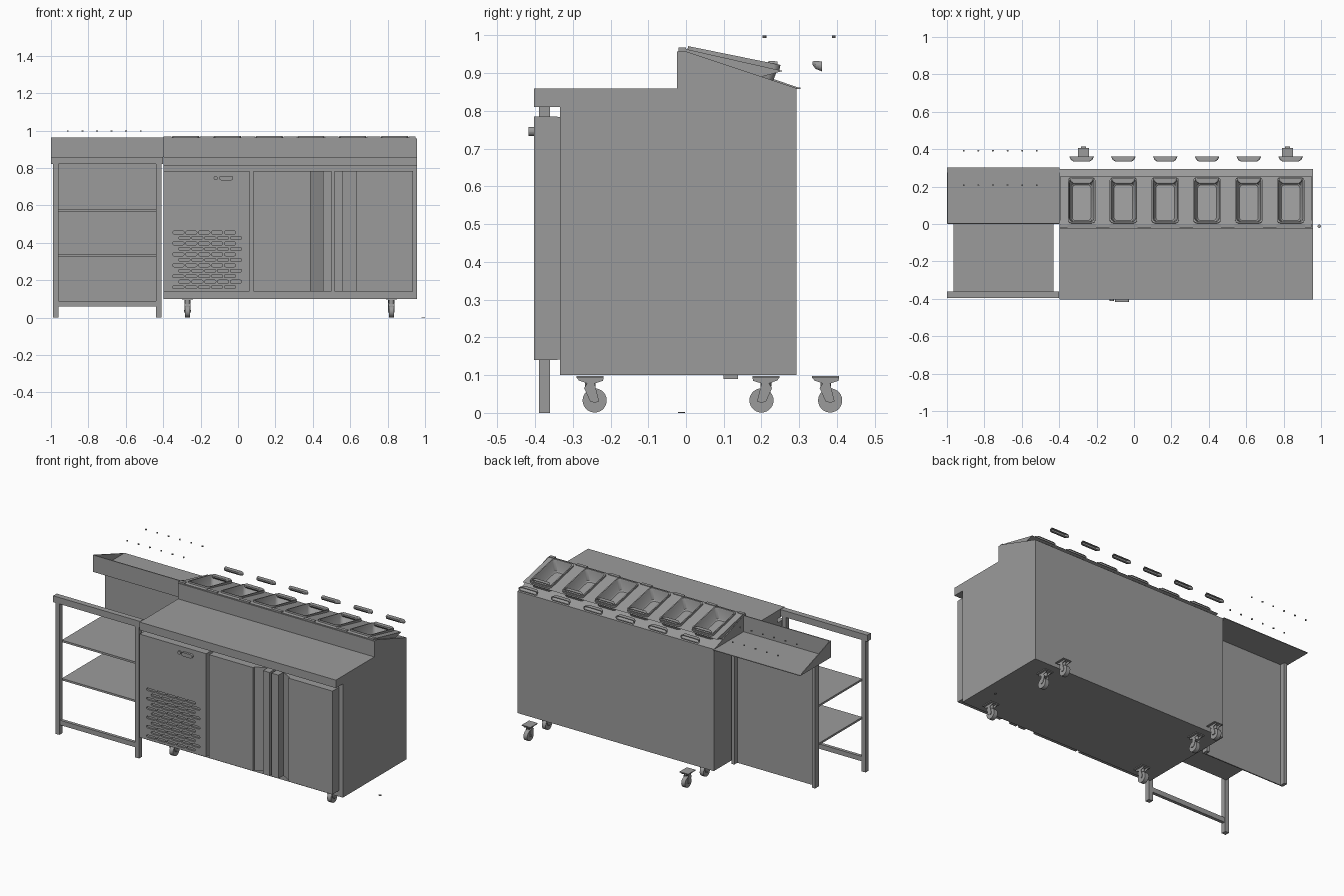
import bpy, bmesh, math
from mathutils import Matrix

if "Cube" in bpy.data.objects:
    bpy.data.objects.remove(bpy.data.objects["Cube"], do_unlink=True)

steel = bpy.data.materials.new("steel_grey")
steel.use_nodes = True
GREY = (0.33, 0.33, 0.33, 1)
steel.diffuse_color = GREY
steel.node_tree.nodes["Principled BSDF"].inputs["Base Color"].default_value = GREY


def place(axis, p, d):
    """Turn a 2D profile point and a depth into a 3D point."""
    return {"x": (d, p[0], p[1]), "y": (p[0], d, p[1]), "z": (p[0], p[1], d)}[axis]


def loft(bm, loops):
    """Skin a row of equal point loops and cap both ends."""
    rings = [[bm.verts.new(p) for p in loop] for loop in loops]
    bm.faces.new(rings[0])
    bm.faces.new(rings[-1][::-1])
    n = len(rings[0])
    for a, b in zip(rings, rings[1:]):
        for i in range(n):
            j = (i + 1) % n
            bm.faces.new((a[j], a[i], b[i], b[j]))
    return [v for ring in rings for v in ring]


def prism(bm, axis, pts, d0, d1):
    return loft(bm, [[place(axis, p, d) for p in pts] for d in (d0, d1)])


def box(bm, x0, x1, y0, y1, z0, z1):
    return prism(bm, "z", [(x0, y0), (x1, y0), (x1, y1), (x0, y1)], z0, z1)


def disc(cx, cy, r, n=20):
    return [(cx + r * math.cos(2 * math.pi * i / n), cy + r * math.sin(2 * math.pi * i / n))
            for i in range(n)]


def rounded(cx, cy, w, h, r, n=5):
    """Rectangle with round corners."""
    pts = []
    for k, (sx, sy) in enumerate(((1, 1), (-1, 1), (-1, -1), (1, -1))):
        for i in range(n):
            t = math.pi / 2 * (k + i / n + 0.5 / n)
            pts.append((cx + sx * (w / 2 - r) + r * math.cos(t),
                        cy + sy * (h / 2 - r) + r * math.sin(t)))
    return pts


def pill(cx, cy, w, h):
    return rounded(cx, cy, w, h, h / 2)


def make(name, bm, smooth=False):
    bmesh.ops.recalc_face_normals(bm, faces=bm.faces)
    me = bpy.data.meshes.new(name)
    bm.to_mesh(me)
    bm.free()
    me.materials.append(steel)
    ob = bpy.data.objects.new(name, me)
    bpy.context.collection.objects.link(ob)
    if smooth:
        bpy.ops.object.select_all(action="DESELECT")
        ob.select_set(True)
        bpy.context.view_layer.objects.active = ob
        bpy.ops.object.shade_smooth_by_angle(angle=math.radians(35))
    return ob


def part(name, *boxes):
    bm = bmesh.new()
    for b in boxes:
        box(bm, *b)
    return make(name, bm)


def cut(cutter, *targets):
    cutter.hide_render = True
    for ob in targets:
        mod = ob.modifiers.new("cut", "BOOLEAN")
        mod.operation = "DIFFERENCE"
        mod.solver = "EXACT"
        mod.object = cutter
        bpy.context.view_layer.objects.active = ob
        bpy.ops.object.modifier_apply(modifier=mod.name)
    bpy.data.objects.remove(cutter, do_unlink=True)


L, R = -0.397, 0.958
PANS = [-0.28 + 0.2235 * i for i in range(6)]
PITCH = PANS[1] - PANS[0]

# Cabinet with worktop lip and sloping rear rail
bm = bmesh.new()
prism(bm, "x", [(-0.334, 0.10), (0.293, 0.10), (0.293, 0.86), (0.0, 0.958), (-0.024, 0.958),
                (-0.024, 0.86), (-0.403, 0.86), (-0.403, 0.81), (-0.334, 0.81)], L, R)
cabinet = make("cabinet", bm)

# Thin tilted rail plate
bm = bmesh.new()
prism(bm, "x", [(-0.018, 0.956), (-0.018, 0.962), (0.0, 0.964), (0.257, 0.906), (0.19, 0.888)],
      L + 0.005, R - 0.01)
rail_plate = make("rail_plate", bm)

# Pans: thin basins with a flange, set into openings in the rail
bm, openings = bmesh.new(), bmesh.new()
tilt = Matrix.Translation((0, 0.127, 0.942)) @ Matrix.Rotation(math.radians(-11.5), 4, "X")
BASIN = [(0.118, 0.215, -0.074), (0.137, 0.240, -0.010), (0.147, 0.250, -0.010),
         (0.147, 0.250, 0.005), (0.133, 0.236, 0.005), (0.127, 0.229, -0.002),
         (0.112, 0.209, -0.062), (0.100, 0.196, -0.069)]
OPENING = [(0.116, 0.213, -0.072), (0.135, 0.238, -0.008), (0.135, 0.238, 0.05)]
for x in PANS:
    for target, rows in ((bm, BASIN), (openings, OPENING)):
        vs = loft(target, [[place("z", p, z) for p in rounded(x, 0, w, h, 0.02)]
                           for w, h, z in rows])
        bmesh.ops.transform(target, matrix=tilt, verts=vs)
make("pans", bm, smooth=True)
cut(make("opening_cutter", openings), cabinet, rail_plate)

# Small tabs between the pans
tabs = [PANS[0] + PITCH * (i - 0.5) for i in range(7)]
part("rail_tabs", *[(max(x - 0.036, L), min(x + 0.036, R - 0.01), -0.02, 0.0, 0.955, 0.968)
                    for x in tabs])

# Scoop handles: on the pans, and a row behind them
for name, dy in (("pan_lips", -0.118), ("rear_handles", 0.0)):
    bm = bmesh.new()
    for x in PANS:
        wide, mid = pill(x, 0.918, 0.132, 0.027), pill(x, 0.922, 0.115, 0.021)
        small = pill(x, 0.927, 0.09, 0.009)
        inner = pill(x, 0.920, 0.118, 0.017)
        loft(bm, [[place("y", p, y + dy) for p in ring] for ring, y in
                  ((small, 0.335), (mid, 0.343), (wide, 0.361), (inner, 0.361),
                   (small, 0.345))])
    make(name, bm)

# Vented machine panel
panel = part("vent_panel", (L, 0.062, -0.403, -0.341, 0.14, 0.785))
bm = bmesh.new()
for row in range(11):
    shift = 0.016 if row % 2 else -0.016
    for i in range(5):
        prism(bm, "y", pill(-0.165 + shift + (i - 2) * 0.069, 0.163 + row * 0.0292,
                            0.061, 0.016), -0.42, -0.393)
cut(make("slot_cutter", bm), panel)

# Switch and display on the panel
bm = bmesh.new()
prism(bm, "y", pill(-0.063, 0.746, 0.075, 0.024), -0.417, -0.40)
prism(bm, "y", pill(-0.119, 0.746, 0.022, 0.02), -0.412, -0.40)
make("control_display", bm)

# Doors with slanted grip recesses facing each other
F, B, S, G = -0.403, -0.341, -0.392, -0.355
bm = bmesh.new()
prism(bm, "z", [(0.083, B), (0.083, F), (0.387, F), (0.387, S), (0.455, G), (0.455, F),
                (0.50, F), (0.50, B)], 0.14, 0.785)
make("middle_door", bm)
bm = bmesh.new()
prism(bm, "z", [(0.515, B), (0.515, F), (0.562, F), (0.562, G), (0.63, S), (0.63, F),
                (0.935, F), (0.935, B)], 0.14, 0.785)
make("end_door", bm)
part("door_gaskets", *[(a + 0.002, b - 0.002, B, -0.334, 0.141, 0.784)
                       for a, b in ((L, 0.062), (0.083, 0.50), (0.515, 0.935))])

# Casters: swivel plate, fork and wheel
for x in (-0.27, 0.82):
    for y, s in ((-0.242, 1), (0.20, -1), (0.382, 1)):
        bm = bmesh.new()
        p = y - s * 0.012
        box(bm, x - 0.03, x + 0.03, p - 0.036, p + 0.036, 0.093, 0.098)
        fork = [(p - s * 0.036, 0.094), (p + s * 0.036, 0.094), (p + s * 0.034, 0.085),
                (p + s * 0.012, 0.078), (y + s * 0.012, 0.03), (y - s * 0.012, 0.03),
                (p - s * 0.016, 0.066), (p - s * 0.008, 0.078), (p - s * 0.03, 0.086)]
        for side in (-1, 1):
            fx = x + side * 0.0155
            prism(bm, "x", fork, fx - 0.0015, fx + 0.0015)
        prism(bm, "z", disc(x, p, 0.014), 0.07, 0.094)
        prism(bm, "x", disc(y, 0.033, 0.032, 28), x - 0.013, x + 0.013)
        prism(bm, "x", disc(y, 0.033, 0.007, 12), x - 0.018, x + 0.018)
        make("caster", bm, smooth=True)

# Loose cap on the floor
bm = bmesh.new()
prism(bm, "z", disc(0.99, -0.012, 0.009), 0.0, 0.002)
make("floor_cap", bm)

# Side stand: front legs, rails, shelves and folded back panel
part("stand_legs", *[(x, x + 0.028, -0.39, -0.36, 0, 0.82) for x in (-0.988, -0.438)])
part("stand_top_rail", (-1.0, -0.40, -0.395, -0.36, 0.82, 0.86))
part("stand_low_rail", (-0.96, -0.438, -0.385, -0.365, 0.06, 0.09))
part("stand_shelves", *[(-0.965, -0.43, -0.36, 0.10, z, z + 0.012) for z in (0.328, 0.567)])
part("stand_back_panel", (-0.985, -0.41, 0.10, 0.107, 0.09, 0.86),
     (-0.988, -0.968, 0.10, 0.138, 0.09, 0.86), (-0.43, -0.41, 0.10, 0.138, 0.09, 0.86))

# Open tray: floor, front wall and triangular ends
bm = bmesh.new()
box(bm, -1.0, L, 0.0, 0.303, 0.858, 0.862)
box(bm, -1.0, L, 0.0, 0.006, 0.858, 0.963)
for x in (-1.0, L - 0.005):
    prism(bm, "x", [(0.0, 0.86), (0.303, 0.86), (0.006, 0.963), (0.0, 0.963)], x, x + 0.005)
make("side_tray", bm)

# Rows of small pins above the tray
bm = bmesh.new()
for i in range(6):
    for y in (0.208, 0.392):
        prism(bm, "z", disc(-0.91 + i * 0.078, y, 0.005, 10), 0.994, 1.0)
make("tray_pins", bm)
